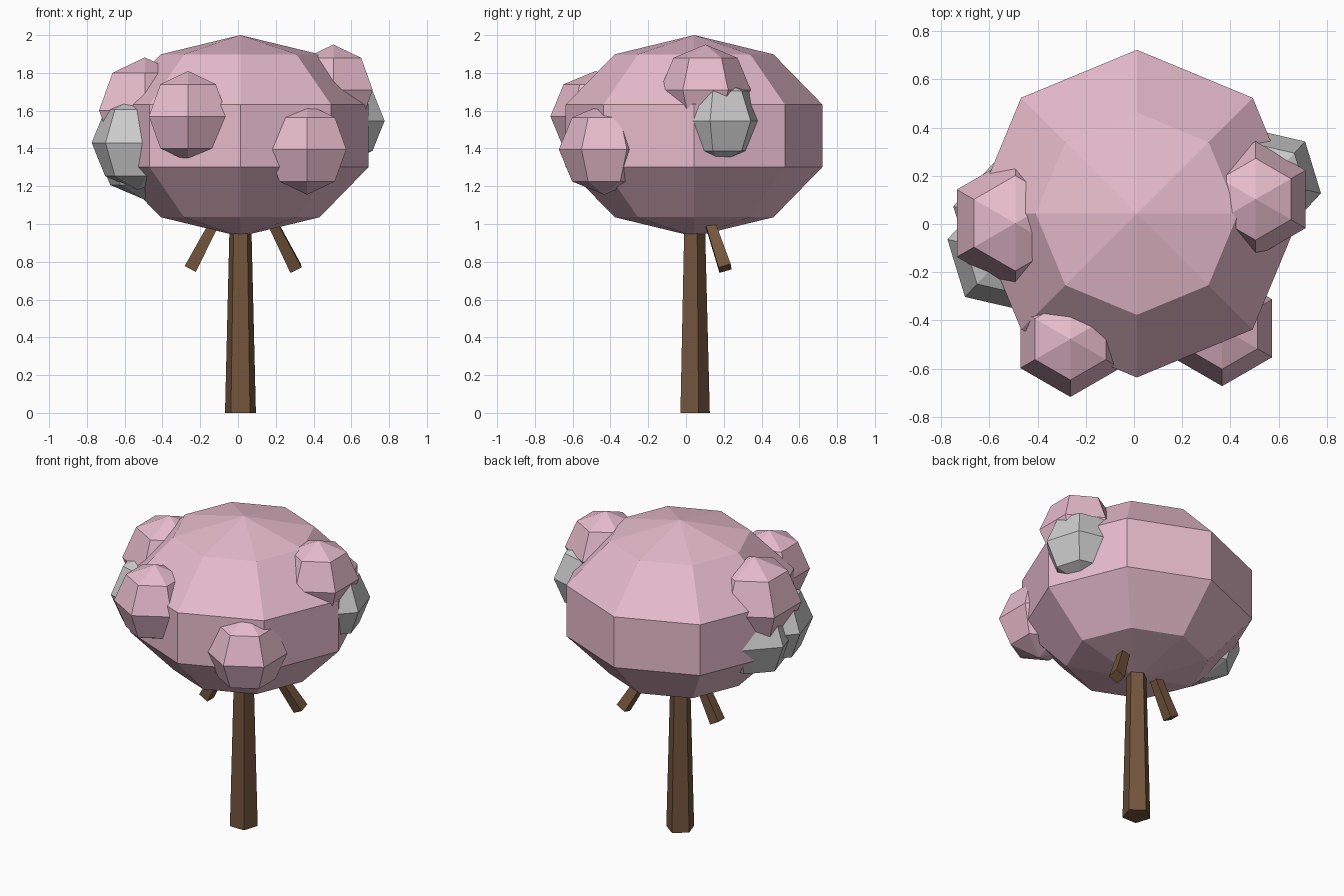
import bpy, bmesh
from math import sin, cos, pi, radians
from mathutils import Vector

if "Cube" in bpy.data.objects:
    bpy.data.objects.remove(bpy.data.objects["Cube"])


def material(name, rgb):
    m = bpy.data.materials.new(name)
    m.diffuse_color = (*rgb, 1)
    m.use_nodes = True
    m.node_tree.nodes["Principled BSDF"].inputs["Base Color"].default_value = m.diffuse_color
    return m


PINK = material("blossom_pink", (0.80, 0.50, 0.60))
BARK = material("bark_brown", (0.17, 0.09, 0.045))


def finish(bm, name, mat):
    bmesh.ops.recalc_face_normals(bm, faces=bm.faces)
    me = bpy.data.meshes.new(name)
    bm.to_mesh(me)
    bm.free()
    if mat:
        me.materials.append(mat)
    ob = bpy.data.objects.new(name, me)
    bpy.context.collection.objects.link(ob)
    return ob


def ball(name, centre, r, rz, sides, rings, turn, mat):
    """Low-poly sphere with a vertex column at angle `turn` (degrees)."""
    bm = bmesh.new()
    c = Vector(centre)
    top = bm.verts.new(c + Vector((0, 0, rz)))
    bottom = bm.verts.new(c - Vector((0, 0, rz)))
    rows = []
    for i in range(1, rings):
        p = pi * i / rings
        rows.append([bm.verts.new(c + Vector((
            r * sin(p) * cos(radians(turn) + 2 * pi * k / sides),
            r * sin(p) * sin(radians(turn) + 2 * pi * k / sides),
            rz * cos(p)))) for k in range(sides)])
    for k in range(sides):
        n = (k + 1) % sides
        bm.faces.new((top, rows[0][k], rows[0][n]))
        bm.faces.new((bottom, rows[-1][n], rows[-1][k]))
        for a, b in zip(rows, rows[1:]):
            bm.faces.new((a[k], b[k], b[n], a[n]))
    return finish(bm, name, mat)


def limb(name, start, end, r1, r2, sides, turn, mat):
    """Tapered prism from start to end."""
    start, end = Vector(start), Vector(end)
    axis = end - start
    bm = bmesh.new()
    q = Vector((0, 0, 1)).rotation_difference(axis)
    loops = []
    for p, r in ((start, r1), (end, r2)):
        loops.append([bm.verts.new(p + q @ Vector((
            r * cos(radians(turn) + 2 * pi * k / sides),
            r * sin(radians(turn) + 2 * pi * k / sides), 0)))
            for k in range(sides)])
    a, b = loops
    for k in range(sides):
        n = (k + 1) % sides
        bm.faces.new((a[k], a[n], b[n], b[k]))
    bm.faces.new(a[::-1])
    bm.faces.new(b)
    return finish(bm, name, mat)


# Trunk and the two side branches
limb("trunk", (0.013, 0.04, 0), (0.013, 0.04, 1.1), 0.086, 0.058, 5, 90, BARK)
limb("branch_left", (-0.253, 0.038, 0.762), (-0.09, 0.038, 1.07), 0.047, 0.034, 4, 45, BARK)
limb("branch_right", (0.305, 0.207, 0.765), (0.15, 0.105, 1.07), 0.047, 0.034, 4, 45, BARK)

# Main canopy
ball("canopy", (0.012, 0.043, 1.467), 0.715, 0.533, 8, 5, 90, PINK)

# Pink blossom clusters
for i, (c, r) in enumerate([
        ((-0.264, -0.478, 1.57), 0.24),
        ((0.366, -0.433, 1.395), 0.24),
        ((0.505, 0.103, 1.71), 0.24),
        ((-0.493, 0.003, 1.602), 0.28)]):
    ball(f"blossom_cluster_{i + 1}", c, r, r, 6, 4, 90, PINK)

# Grey clusters
for i, (c, r) in enumerate([
        ((-0.531, -0.12, 1.43), 0.25),
        ((-0.497, 0.015, 1.39), 0.26),
        ((0.557, 0.178, 1.546), 0.225)]):
    ball(f"grey_cluster_{i + 1}", c, r, r, 6, 4, 47, None)
